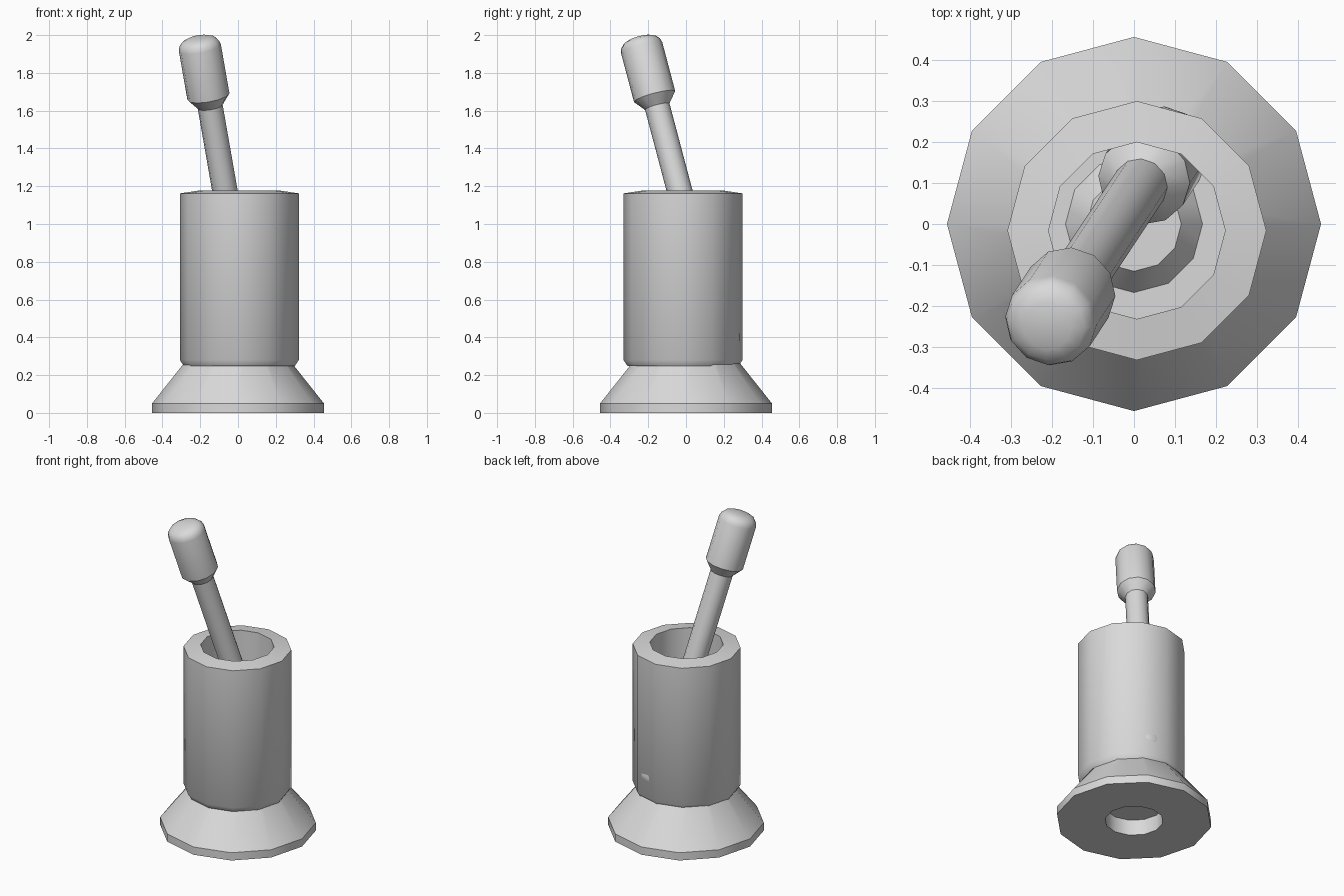
import bpy, bmesh, math
from mathutils import Vector, Matrix

if "Cube" in bpy.data.objects:
    bpy.data.objects.remove(bpy.data.objects["Cube"])

grey = bpy.data.materials.new("plain_grey")
grey.diffuse_color = (0.7, 0.7, 0.7, 1)
grey.use_nodes = True
grey.node_tree.nodes["Principled BSDF"].inputs["Base Color"].default_value = grey.diffuse_color
SIDES = 12


def lathe(name, profile, matrix):
    """Revolve (radius, height) points, listed bottom to top along the outside."""
    bm = bmesh.new()
    rings = []
    for r, z in profile:
        if r < 1e-6:
            rings.append([bm.verts.new((0, 0, z))] * SIDES)
        else:
            rings.append([bm.verts.new((r * math.cos(math.tau * i / SIDES),
                                        r * math.sin(math.tau * i / SIDES), z))
                          for i in range(SIDES)])
    for a, b in zip(rings, rings[1:]):
        for i in range(SIDES):
            j = (i + 1) % SIDES
            quad = list(dict.fromkeys((a[i], a[j], b[j], b[i])))
            bm.faces.new(quad)
    bmesh.ops.recalc_face_normals(bm, faces=bm.faces)
    mesh = bpy.data.meshes.new(name)
    bm.to_mesh(mesh)
    bm.free()
    mesh.materials.append(grey)
    obj = bpy.data.objects.new(name, mesh)
    obj.matrix_world = matrix
    bpy.context.collection.objects.link(obj)
    bpy.ops.object.select_all(action='DESELECT')
    obj.select_set(True)
    bpy.context.view_layer.objects.active = obj
    bpy.ops.object.shade_smooth_by_angle(angle=math.radians(34))
    return obj


# Flared foot: a cone that rises through the cup floor, with a recess below
lathe("base", [(0, 0.10), (0.17, 0.10), (0.17, 0), (0.455, 0), (0.455, 0.05),
               (0.115, 0.478), (0, 0.478)], Matrix())

# Thick-walled cup with a chamfered lower edge and slightly sloping rim
lathe("cup", [(0, 0.247), (0.293, 0.247), (0.315, 0.28), (0.315, 1.162),
              (0.215, 1.177), (0.215, 0.413), (0, 0.413)],
      Matrix.Translation((0.007, -0.016, 0)))

# Double-ended pestle leaning in the cup; half profile mirrored about its middle
half = [(0.067, 0.487), (0.113, 0.543), (0.113, 0.815), (0.106, 0.838),
        (0.09, 0.856), (0.06, 0.868), (0, 0.873)]
profile = [(r, -z) for r, z in reversed(half)] + half
axis = Vector((-0.175, -0.265, 1)).normalized()
lean = axis.to_track_quat('Z', 'Y').to_matrix().to_4x4()
lathe("pestle", profile, Matrix.Translation((-0.066, -0.029, 1.157)) @ lean)
